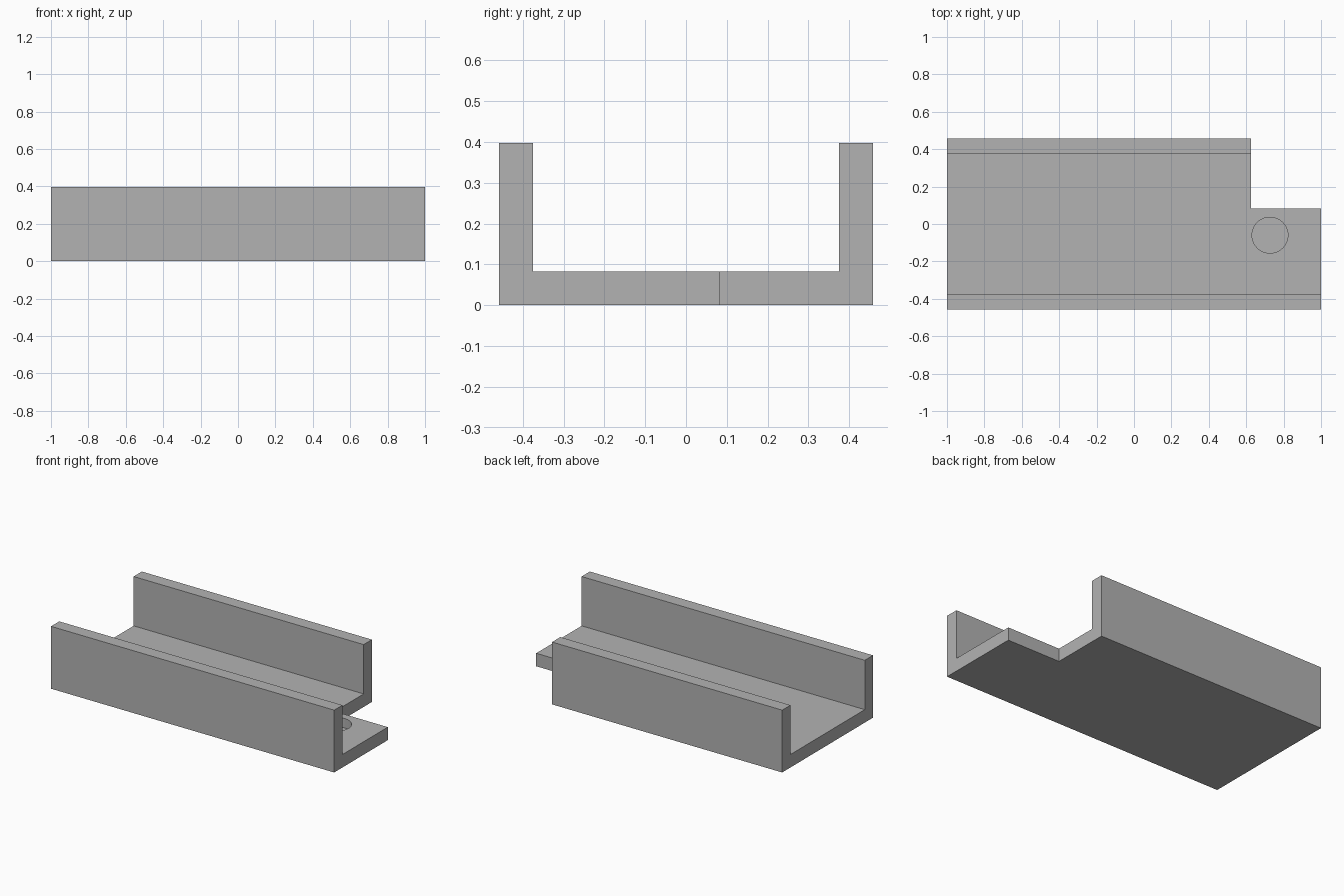
import bpy
import bmesh

cube = bpy.data.objects.get("Cube")
if cube:
    bpy.data.objects.remove(cube, do_unlink=True)

grey = bpy.data.materials.new("plain grey")
grey.use_nodes = True
colour = (0.45, 0.45, 0.45, 1)
grey.diffuse_color = colour
grey.node_tree.nodes["Principled BSDF"].inputs["Base Color"].default_value = colour


def new_object(name, bm):
    bmesh.ops.recalc_face_normals(bm, faces=bm.faces)
    mesh = bpy.data.meshes.new(name)
    bm.to_mesh(mesh)
    bm.free()
    mesh.materials.append(grey)
    obj = bpy.data.objects.new(name, mesh)
    bpy.context.collection.objects.link(obj)
    return obj


def cut(target, cutter):
    mod = target.modifiers.new(cutter.name, "BOOLEAN")
    mod.operation = "DIFFERENCE"
    mod.solver = "EXACT"
    mod.object = cutter
    cutter.hide_render = True
    cutter.hide_set(True)


half_width, wall, height, base = 0.458, 0.083, 0.398, 0.083
inner = half_width - wall

# U-shaped channel: cross-section extruded along its length
section = [(-half_width, 0), (half_width, 0), (half_width, height), (inner, height),
           (inner, base), (-inner, base), (-inner, height), (-half_width, height)]
bm = bmesh.new()
face = bm.faces.new([bm.verts.new((-1, y, z)) for y, z in section])
ext = bmesh.ops.extrude_face_region(bm, geom=[face])
ends = [g for g in ext["geom"] if isinstance(g, bmesh.types.BMVert)]
bmesh.ops.translate(bm, verts=ends, vec=(2, 0, 0))
channel = new_object("channel", bm)

# Corner notch, leaving the mounting tab
bm = bmesh.new()
bmesh.ops.create_cube(bm, size=1)
bmesh.ops.scale(bm, verts=bm.verts, vec=(1, 1, 2))
bmesh.ops.translate(bm, verts=bm.verts, vec=(0.625 + 0.5, 0.083 + 0.5, 0))
cut(channel, new_object("notch_cutter", bm))

# Blind round hole in the tab
depth = 0.06
bm = bmesh.new()
bmesh.ops.create_cone(bm, cap_ends=True, segments=48, radius1=0.096, radius2=0.096, depth=0.2)
bmesh.ops.translate(bm, verts=bm.verts, vec=(0.727, -0.06, base - depth + 0.1))
cut(channel, new_object("hole_cutter", bm))

# Smooth hole wall, sharp channel edges
for obj in bpy.context.selected_objects:
    obj.select_set(False)
channel.select_set(True)
bpy.context.view_layer.objects.active = channel
for mod in list(channel.modifiers):
    bpy.ops.object.modifier_apply(modifier=mod.name)
for name in ("notch_cutter", "hole_cutter"):
    bpy.data.objects.remove(bpy.data.objects[name], do_unlink=True)
bpy.ops.object.shade_smooth_by_angle()
